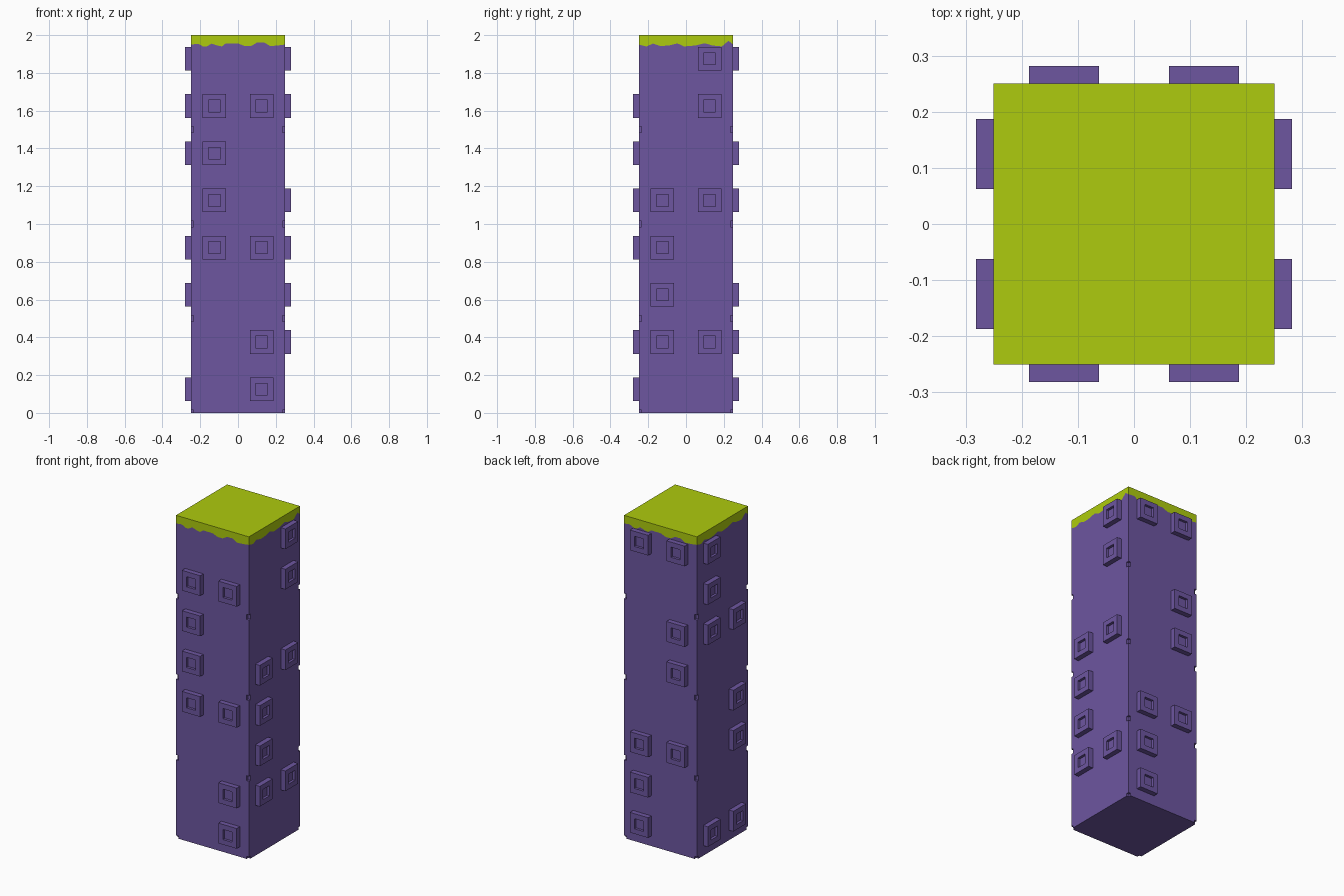
import bpy, bmesh
from math import pi
from mathutils import Matrix, Vector

cube = bpy.data.objects.get("Cube")
if cube:
    bpy.data.objects.remove(cube, do_unlink=True)


def material(name, rgb):
    m = bpy.data.materials.new(name)
    m.use_nodes = True
    m.diffuse_color = (*rgb, 1)
    m.node_tree.nodes["Principled BSDF"].inputs["Base Color"].default_value = (*rgb, 1)
    return m


PURPLE = material("purple", (0.153, 0.093, 0.352))
LIME = material("lime", (0.423, 0.597, 0.0044))

HALF = 0.25
HEIGHT = 2.0
NOTCH = 0.03125


def finish(name, bm, mats):
    bmesh.ops.recalc_face_normals(bm, faces=bm.faces[:])
    mesh = bpy.data.meshes.new(name)
    bm.to_mesh(mesh)
    bm.free()
    for m in mats:
        mesh.materials.append(m)
    obj = bpy.data.objects.new(name, mesh)
    bpy.context.collection.objects.link(obj)
    return obj


def turn(side):
    return Matrix.Rotation(side * pi / 2, 4, "Z")


# Ragged lower edge of the lime cap: (distance along a side, drop below the top)
FRONT_EDGE = [(0, .05), (.08, .046), (.13, .06), (.17, .06), (.22, .045), (.28, .055),
              (.33, .06), (.37, .044), (.5, .044), (.57, .058), (.64, .058), (.7, .04),
              (.78, .04), (.84, .058), (.92, .055)]
RIGHT_EDGE = [(0, .05), (.08, .06), (.15, .045), (.23, .058), (.32, .055), (.41, .044),
              (.48, .06), (.6, .055), (.7, .043), (.78, .055), (.88, .06), (.95, .03)]
EDGES = [FRONT_EDGE, RIGHT_EDGE, FRONT_EDGE, RIGHT_EDGE]

# Column: one ring of points lofted from base to ragged edge to top
bm = bmesh.new()
base, ragged, top = [], [], []
for side, edge in enumerate(EDGES):
    for t, drop in edge:
        p = turn(side) @ Vector((-HALF + 2 * HALF * t, -HALF, 0))
        base.append(bm.verts.new(p))
        ragged.append(bm.verts.new((p.x, p.y, HEIGHT - drop)))
        top.append(bm.verts.new((p.x, p.y, HEIGHT)))
count = len(base)
for lower, upper, index in ((base, ragged, 0), (ragged, top, 1)):
    for i in range(count):
        j = (i + 1) % count
        bm.faces.new((lower[i], lower[j], upper[j], upper[i])).material_index = index
bm.faces.new(base[::-1]).material_index = 0
bm.faces.new(top).material_index = 1
column = finish("column", bm, [PURPLE, LIME])

# Small square notches in the corner edges
bm = bmesh.new()
for x in (-HALF, HALF):
    for y in (-HALF, HALF):
        for level in range(4):
            place = Matrix.Translation((x, y, level * 0.5))
            bmesh.ops.create_cube(bm, size=NOTCH, matrix=place)
cutter = finish("notch_cutter", bm, [PURPLE])
cutter.hide_render = True
cut = column.modifiers.new("notches", "BOOLEAN")
cut.operation = "DIFFERENCE"
cut.solver = "EXACT"
cut.object = cutter
bpy.context.view_layer.objects.active = column
bpy.ops.object.modifier_apply(modifier=cut.name)
bpy.data.objects.remove(cutter, do_unlink=True)


# Studs: square rings with a sunken centre, open at the back
def add_stud(bm, matrix):
    loops = []
    for half, out in ((.0625, 0), (.0625, .03125), (.03125, .03125), (.03125, .0156)):
        loops.append([bm.verts.new(matrix @ Vector((sx * half, -HALF - out, sz * half)))
                      for sx, sz in ((-1, -1), (1, -1), (1, 1), (-1, 1))])
    for a, b in zip(loops, loops[1:]):
        for i in range(4):
            j = (i + 1) % 4
            bm.faces.new((a[i], a[j], b[j], b[i]))
    bm.faces.new(loops[-1])


# Rows of studs in the two columns of each side, seen from outside
STUDS = {
    "front_studs": ((3, 4, 5, 6), (0, 1, 3, 6)),
    "left_studs": ((1, 2, 3, 4), (1, 4, 6, 7)),
    "back_studs": ((0, 1, 2, 7), (2, 4, 5, 7)),
    "right_studs": ((0, 5, 6, 7), (0, 2, 3, 5)),
}
for side, (name, columns) in enumerate(STUDS.items()):
    bm = bmesh.new()
    for x, rows in zip((-HALF / 2, HALF / 2), columns):
        for row in rows:
            add_stud(bm, turn(side) @ Matrix.Translation((x, 0, 0.125 + 0.25 * row)))
    finish(name, bm, [PURPLE])
